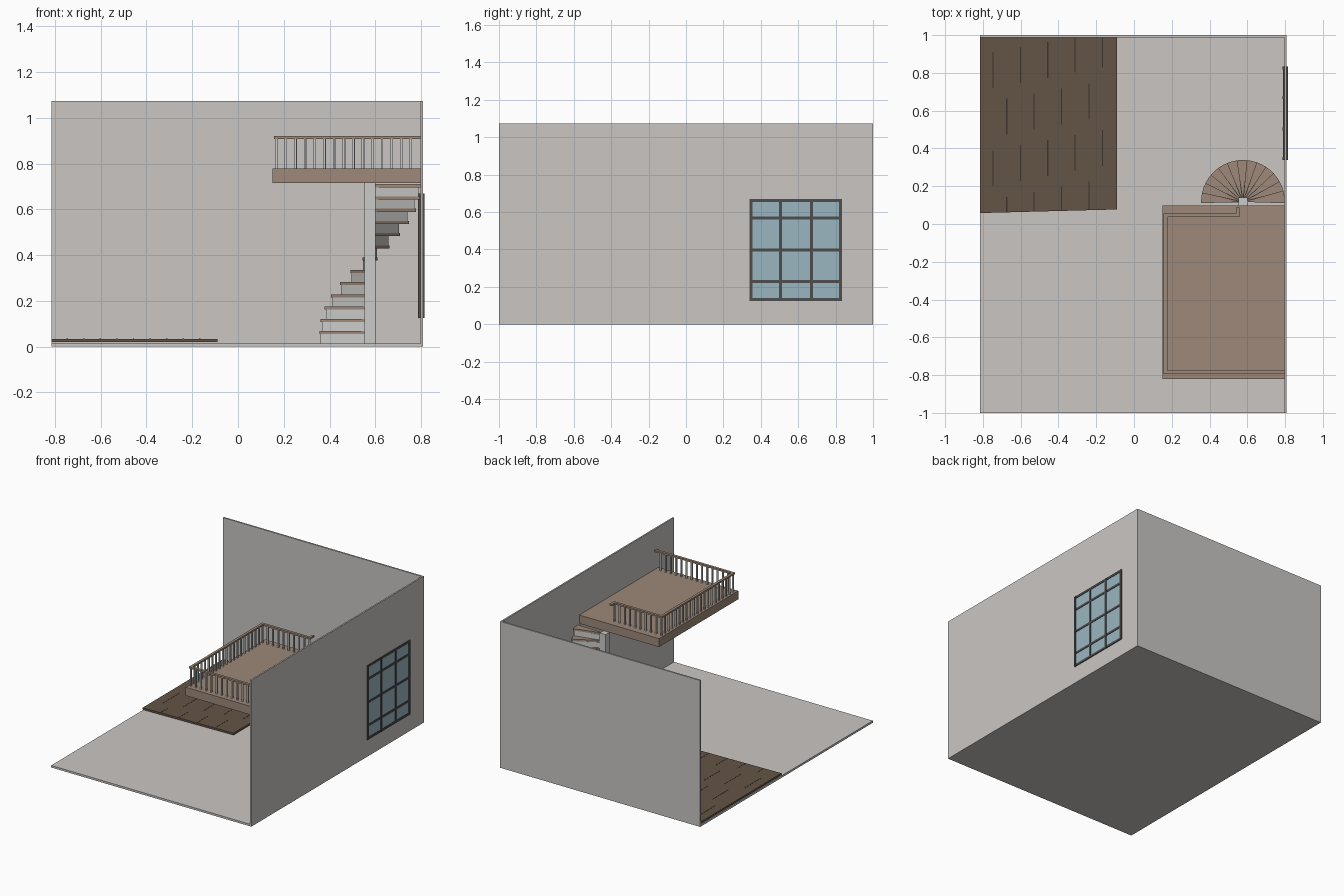
import bpy, bmesh, math
from mathutils import Vector

if "Cube" in bpy.data.objects:
    bpy.data.objects.remove(bpy.data.objects["Cube"])


def mat(name, rgb):
    m = bpy.data.materials.new(name)
    m.diffuse_color = (*rgb, 1)
    m.use_nodes = True
    m.node_tree.nodes["Principled BSDF"].inputs["Base Color"].default_value = m.diffuse_color
    return m


PLASTER = mat("warm_grey_plaster", (0.59, 0.565, 0.545))
WOOD = mat("light_brown_wood", (0.34, 0.25, 0.19))
DARK = mat("dark_brown_planks", (0.127, 0.089, 0.063))
SEAM = mat("plank_seam", (0.045, 0.033, 0.025))
GREY = mat("pale_grey_paint", (0.60, 0.60, 0.59))
FRAME = mat("charcoal_frame", (0.075, 0.075, 0.075))
GLASS = mat("blue_glass", (0.33, 0.47, 0.53))


def make(name, bm, material):
    bmesh.ops.recalc_face_normals(bm, faces=bm.faces)
    me = bpy.data.meshes.new(name)
    bm.to_mesh(me)
    bm.free()
    me.materials.append(material)
    ob = bpy.data.objects.new(name, me)
    bpy.context.collection.objects.link(ob)
    return ob


def prism(bm, pts, z0, z1):
    """Extrude a flat outline from z0 to z1."""
    low = [bm.verts.new((x, y, z0)) for x, y in pts]
    top = [bm.verts.new((x, y, z1)) for x, y in pts]
    bm.faces.new(low[::-1])
    bm.faces.new(top)
    n = len(pts)
    for i in range(n):
        j = (i + 1) % n
        bm.faces.new((low[i], low[j], top[j], top[i]))


def add_box(bm, x0, x1, y0, y1, z0, z1):
    prism(bm, [(x0, y0), (x1, y0), (x1, y1), (x0, y1)], z0, z1)


def boxes(name, material, *dims):
    bm = bmesh.new()
    for d in dims:
        add_box(bm, *d)
    return make(name, bm, material)


# Room shell
XL, XR, XW = -0.815, 0.808, 0.797
boxes("floor", PLASTER, (XL, XR, -1, 1, 0, 0.015))
boxes("right_wall", PLASTER, (XW, XR, -1, 1, 0.015, 1.073))
boxes("back_wall", PLASTER, (XL, XW, 0.988, 1, 0.015, 1.073))

# Plank floor area with short dark seams
PW = 0.0725
bm = bmesh.new()
for i in range(10):
    x0, x1 = XL + i * PW, XL + (i + 1) * PW
    ya, yb = 0.058 + 0.0019 * i, 0.058 + 0.0019 * (i + 1)
    prism(bm, [(x0, ya), (x1, yb), (x1, 0.988), (x0, 0.988)], 0.02, 0.034)
make("wood_planks", bm, DARK)
seams = []
for i in range(9):
    x = XL + (i + 1) * PW - 0.004
    for k in range(-1, 4):
        top = 0.91 + 0.0135 * i - 0.26 * (i % 2) - 0.52 * (k - 1)
        lo, hi = max(top - 0.19, 0.062 + 0.0019 * i), min(top, 0.987)
        if hi - lo > 0.01:
            seams.append((x - 0.003, x + 0.003, lo, hi, 0.033, 0.0348))
boxes("plank_seams", SEAM, *seams)

# Loft platform
boxes("loft_platform", WOOD, (0.15, XW, -0.82, 0.098, 0.716, 0.778))

# Railing: handrail and balusters along one path
path = [Vector(p) for p in ((XW, -0.785), (0.167, -0.785), (0.167, 0.046),
                            (0.549, 0.046), (0.549, 0.078))]
H = 0.0095
rails, posts = [], []
for n, (a, b) in enumerate(zip(path, path[1:])):
    x0, x1 = sorted((a.x, b.x))
    y0, y1 = sorted((a.y, b.y))
    rails.append((x0 - H, min(x1 + H, XW), y0 - H, y1 + H, 0.908, 0.92))
    if n == 3:
        continue
    count = max(1, round((b - a).length / 0.0415))
    for k in range(1 if n == 0 else 0, count + (n == 2)):
        p = a.lerp(b, k / count)
        posts.append((p.x - 0.005, p.x + 0.005, p.y - 0.005, p.y + 0.005, 0.778, 0.908))
boxes("handrail", WOOD, *rails)
boxes("balusters", GREY, *posts)

# Spiral stair: square column, wedge treads and thin risers
CX, CY, R, N = 0.577, 0.117, 0.222, 13
RISE, STEP = 0.0535, math.pi / N
boxes("stair_column", GREY, (CX - 0.024, CX + 0.024, CY - 0.024, CY + 0.024, 0.015, 0.716))


def polar(r, a, side=0.0):
    """Point at angle a, measured clockwise from the left side."""
    x = CX - r * math.cos(a) + side * math.sin(a)
    y = CY + r * math.sin(a) + side * math.cos(a)
    return (min(x, XW), y)


treads, risers = bmesh.new(), bmesh.new()
for k in range(N):
    z = 0.015 + RISE * (k + 1)
    a0, a1 = k * STEP - 0.03, (k + 1) * STEP + 0.03
    prism(treads, [polar(0.02, a0), polar(R, a0), polar(R, (a0 + a1) / 2),
                   polar(R, a1), polar(0.02, a1)], z - 0.014, z)
    a = k * STEP
    prism(risers, [polar(0.02, a, -0.004), polar(R - 0.006, a, -0.004),
                   polar(R - 0.006, a, 0.004), polar(0.02, a, 0.004)],
          z - RISE, z - 0.014)
make("stair_treads", treads, WOOD)
make("stair_risers", risers, GREY)

# Window: frame and bars through the wall, glass on both faces
Y0, Y1, Z0, Z1, T = 0.34, 0.835, 0.125, 0.67, 0.016
bars = [(0.787, 0.815, y - T / 2, y + T / 2, Z0, Z1)
        for y in (Y0 + T / 2, 0.504, 0.67, Y1 - T / 2)]
bars += [(0.788, 0.814, Y0, Y1, z - T / 2, z + T / 2)
         for z in (Z0 + T / 2, 0.228, 0.398, 0.568, Z1 - T / 2)]
boxes("window_frame", FRAME, *bars)
boxes("window_glass", GLASS, (0.794, 0.8105, Y0 + 0.005, Y1 - 0.005, Z0 + 0.005, Z1 - 0.005))
